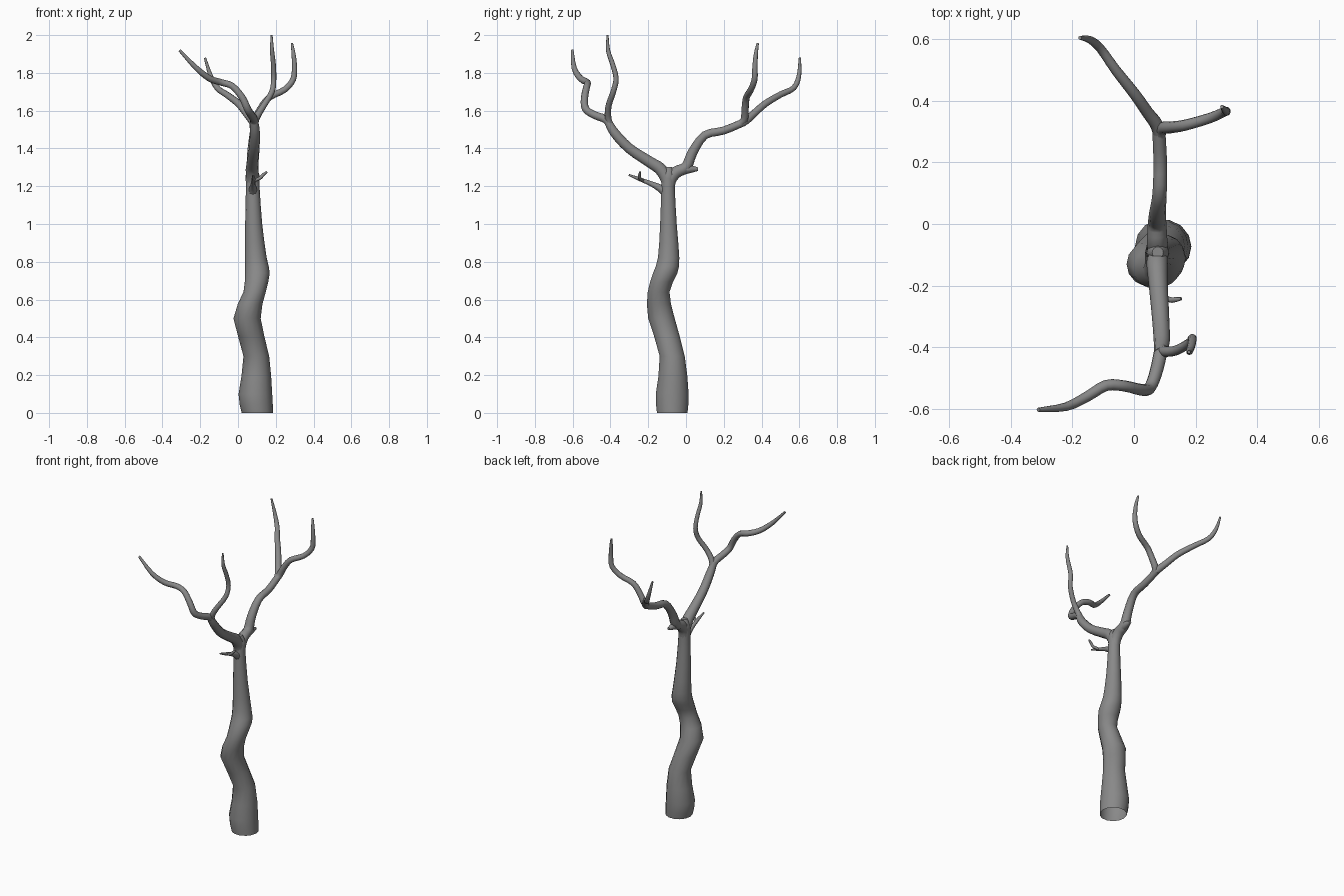
import bpy, bmesh, math
from mathutils import Vector

bark = bpy.data.materials.new("dark_grey_bark")
bark.diffuse_color = (0.25, 0.25, 0.25, 1)


def spline(pts, steps):
    """Catmull-Rom samples through (x, y, z, radius) points."""
    p = [Vector(q) for q in pts]
    p = [p[0] * 2 - p[1]] + p + [p[-1] * 2 - p[-2]]
    out = []
    for i in range(1, len(p) - 2):
        a, b, c, d = p[i - 1:i + 3]
        for s in range(steps):
            t = s / steps
            out.append(0.5 * (2 * b + (c - a) * t + (2 * a - 5 * b + 4 * c - d) * t * t
                              + (3 * b - a - 3 * c + d) * t ** 3))
    return out + [p[-2]]


def limb(name, pts, sides=10, steps=3, level=False):
    """Tapering tube; level keeps every ring horizontal and the foot open."""
    samples = spline(pts, steps)
    pos = [s.to_3d() for s in samples]
    bm = bmesh.new()
    rings = []
    side = Vector((1, 0, 0))
    for i, c in enumerate(pos):
        tan = (pos[min(i + 1, len(pos) - 1)] - pos[max(i - 1, 0)]).normalized()
        if level:
            tan = Vector((0, 0, 1))
        if abs(side.dot(tan)) > 0.95:
            side = Vector((0, 1, 0))
        side = (side - tan * side.dot(tan)).normalized()
        up = tan.cross(side)
        r = samples[i][3]
        rings.append([bm.verts.new(c + r * (side * math.cos(k * math.tau / sides)
                                            + up * math.sin(k * math.tau / sides)))
                      for k in range(sides)])
    for a, b in zip(rings, rings[1:]):
        for k in range(sides):
            n = (k + 1) % sides
            bm.faces.new((a[k], a[n], b[n], b[k]))
    if not level:
        bm.faces.new(rings[0][::-1])
    bm.faces.new(rings[-1])
    me = bpy.data.meshes.new(name)
    bm.to_mesh(me)
    bm.free()
    me.materials.append(bark)
    ob = bpy.data.objects.new(name, me)
    bpy.context.collection.objects.link(ob)
    bpy.ops.object.select_all(action='DESELECT')
    ob.select_set(True)
    bpy.context.view_layer.objects.active = ob
    bpy.ops.object.shade_smooth_by_angle(angle=math.radians(50))
    return ob


# Crooked trunk
limb("trunk", [
    (.103, -.073, 0, .083), (.092, -.073, .1, .089), (.097, -.073, .3, .068),
    (.048, -.13, .5, .072), (.088, -.145, .64, .059), (.102, -.11, .74, .066),
    (.094, -.092, .82, .058), (.083, -.093, 1.0, .045), (.078, -.095, 1.2, .036),
    (.077, -.092, 1.26, .036), (.077, -.092, 1.302, .018)], sides=14, steps=2, level=True)

# Two main limbs, curving out of the trunk top
limb("back_limb", [
    (.078, -.093, 1.16, .032), (.077, -.085, 1.23, .034), (.075, -.05, 1.275, .033),
    (.075, .002, 1.302, .030), (.076, .035, 1.38, .027), (.083, .1, 1.47, .023),
    (.085, .2, 1.495, .022), (.08, .31, 1.54, .021)])
limb("front_limb", [
    (.078, -.095, 1.16, .032), (.077, -.1, 1.23, .034), (.075, -.135, 1.29, .034),
    (.078, -.19, 1.327, .031), (.086, -.3, 1.4, .028), (.09, -.38, 1.485, .026),
    (.085, -.42, 1.555, .020)])

# Forked upper branches, each leaving along its parent limb
limb("back_right_branch", [
    (.082, .27, 1.522, .016), (.09, .308, 1.552, .020), (.12, .313, 1.61, .019),
    (.165, .32, 1.67, .018), (.245, .343, 1.71, .017), (.292, .363, 1.765, .016),
    (.299, .365, 1.83, .014), (.294, .37, 1.9, .011), (.285, .38, 1.957, .006)])
limb("back_left_branch", [
    (.084, .27, 1.522, .018), (.075, .318, 1.548, .022), (.045, .36, 1.585, .020),
    (.003, .42, 1.637, .019), (-.06, .5, 1.685, .017), (-.11, .57, 1.72, .015),
    (-.145, .598, 1.785, .012), (-.175, .603, 1.88, .006)])
limb("front_right_branch", [
    (.088, -.395, 1.51, .017), (.097, -.412, 1.56, .018), (.135, -.41, 1.625, .016),
    (.18, -.385, 1.70, .015), (.189, -.37, 1.77, .014), (.187, -.39, 1.85, .013),
    (.18, -.413, 1.92, .011), (.178, -.415, 2.0, .005)])
limb("front_left_branch", [
    (.089, -.39, 1.505, .019), (.084, -.425, 1.553, .022), (.07, -.485, 1.577, .021),
    (.05, -.532, 1.61, .020), (.022, -.537, 1.67, .019), (-.03, -.525, 1.73, .018),
    (-.09, -.523, 1.75, .018), (-.15, -.558, 1.77, .017), (-.22, -.592, 1.825, .014),
    (-.31, -.602, 1.92, .007)])

# Small twigs and a broken stub
limb("low_twig", [
    (.078, -.095, 1.15, .026), (.079, -.13, 1.185, .021), (.08, -.185, 1.213, .013),
    (.082, -.245, 1.237, .010), (.08, -.303, 1.26, .005)], sides=8)
limb("twig_sprig", [
    (.08, -.225, 1.228, .008), (.115, -.245, 1.242, .009),
    (.135, -.245, 1.262, .008), (.153, -.242, 1.276, .005)], sides=8)
limb("stub", [
    (.076, -.03, 1.285, .027), (.08, .02, 1.291, .022), (.084, .064, 1.29, .009)], sides=8)
